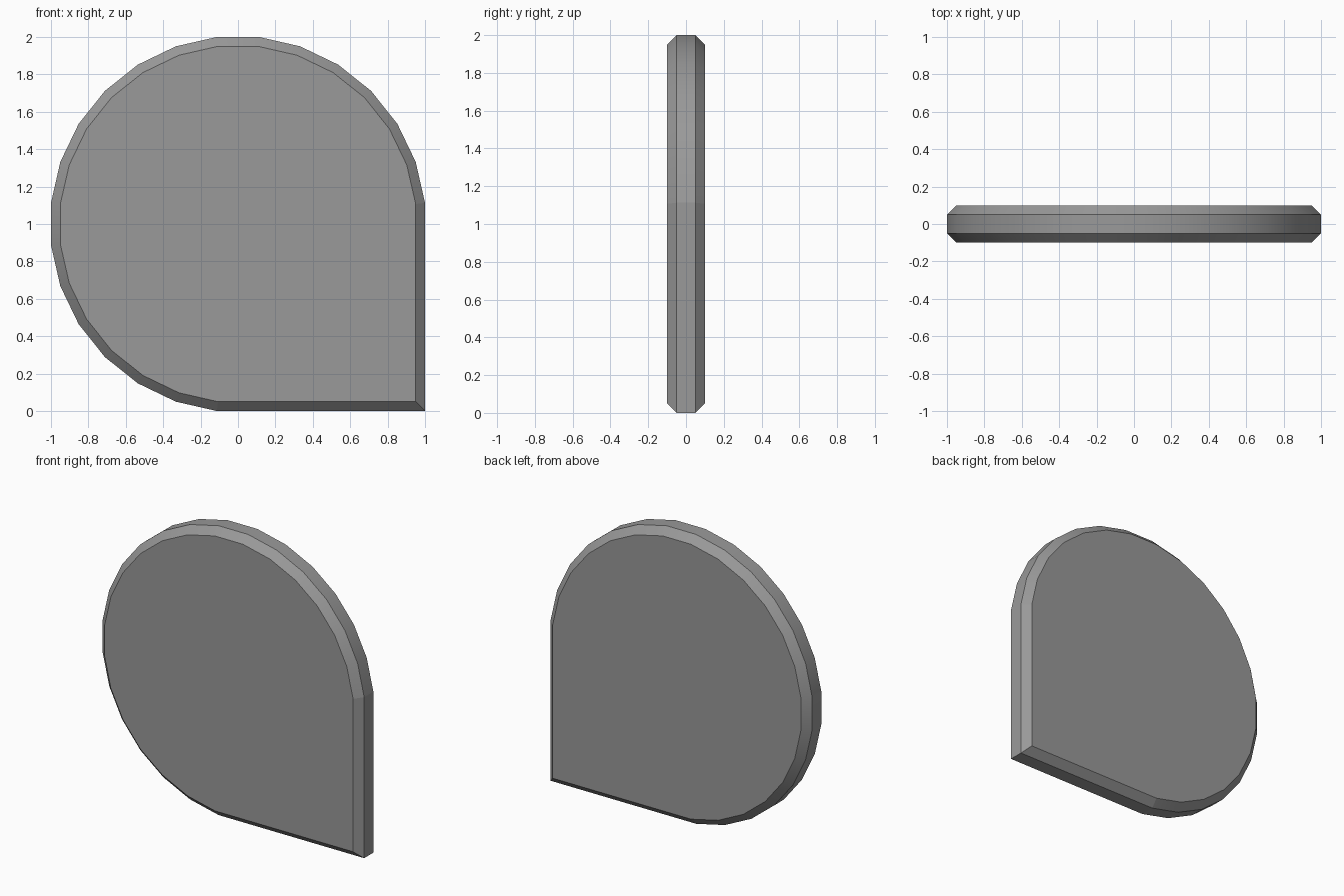
import bpy, bmesh
from math import cos, sin, pi

if "Cube" in bpy.data.objects:
    bpy.data.objects.remove(bpy.data.objects["Cube"])

SIDES = 28
RADIUS = 1 / cos(pi / SIDES)  # flats of the polygon touch the 2-unit square


def teardrop(scale):
    """Three-quarter circle closed by one square corner, centred on z = 1."""
    pts = []
    for k in range(21):
        a = (2 * k + 1) * pi / SIDES
        pts.append((RADIUS * scale * cos(a), 1 + RADIUS * scale * sin(a)))
    pts.append((scale, 1 - scale))
    return pts


# Teardrop plate: stacked outlines with chamfered rims front and back
bm = bmesh.new()
layers = [(-0.1, 0.95), (-0.05, 1.0), (0.05, 1.0), (0.1, 0.95)]
rings = [[bm.verts.new((x, y, z)) for x, z in teardrop(s)] for y, s in layers]
n = len(rings[0])
for a, b in zip(rings, rings[1:]):
    for i in range(n):
        j = (i + 1) % n
        face = bm.faces.new((a[i], a[j], b[j], b[i]))
        face.smooth = i < n - 2  # round rim smooth, straight sides flat
bm.faces.new(rings[0])
bm.faces.new(rings[-1])
bmesh.ops.recalc_face_normals(bm, faces=bm.faces[:])

# Keep the chamfer edges crisp
for e in bm.edges:
    e.smooth = e.calc_face_angle() < pi / 6

mesh = bpy.data.meshes.new("teardrop_plate")
bm.to_mesh(mesh)
bm.free()
plate = bpy.data.objects.new("teardrop_plate", mesh)
bpy.context.collection.objects.link(plate)

# Dark grey finish
grey = bpy.data.materials.new("dark_grey")
grey.diffuse_color = (0.32, 0.32, 0.32, 1)
grey.use_nodes = True
grey.node_tree.nodes["Principled BSDF"].inputs["Base Color"].default_value = grey.diffuse_color
mesh.materials.append(grey)
